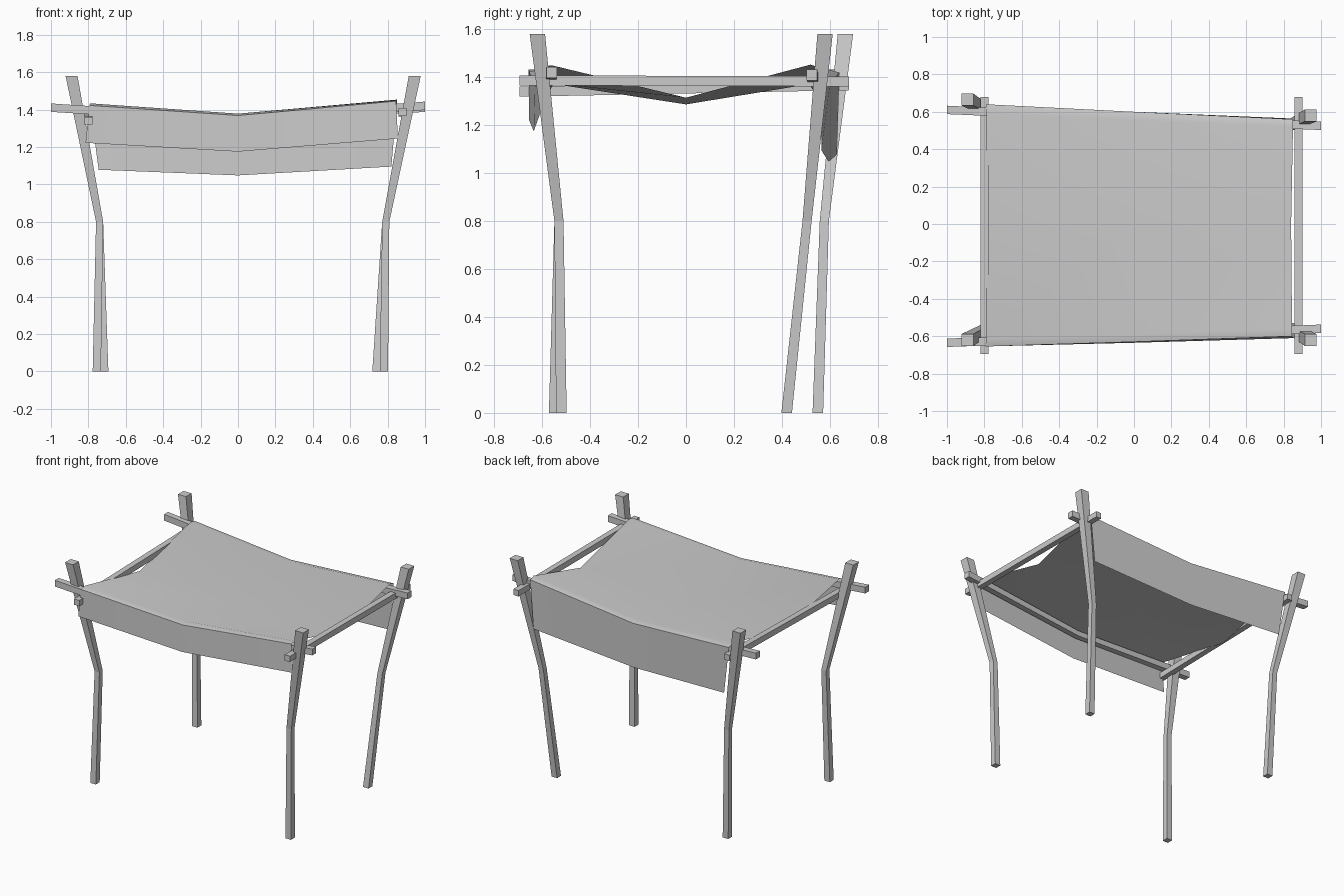
import bpy, bmesh, math
from mathutils import Vector

cube = bpy.data.objects.get("Cube")
if cube:
    bpy.data.objects.remove(cube, do_unlink=True)

grey = bpy.data.materials.new("plain grey")
grey.use_nodes = True
colour = (0.6, 0.6, 0.6, 1)
grey.diffuse_color = colour
grey.node_tree.nodes["Principled BSDF"].inputs["Base Color"].default_value = colour


def add_object(name, bm):
    mesh = bpy.data.meshes.new(name)
    bm.to_mesh(mesh)
    bm.free()
    mesh.materials.append(grey)
    obj = bpy.data.objects.new(name, mesh)
    bpy.context.collection.objects.link(obj)
    return obj


def timber(name, path, widths, u, v):
    """Square timber lofted along a path, cut square in the u-v plane."""
    bm = bmesh.new()
    rings = []
    for p, w in zip(path, widths):
        rings.append([bm.verts.new(Vector(p) + (Vector(u) * a + Vector(v) * b) * w / 2)
                      for a, b in ((-1, -1), (1, -1), (1, 1), (-1, 1))])
    for low, high in zip(rings, rings[1:]):
        for i in range(4):
            j = (i + 1) % 4
            bm.faces.new((low[i], low[j], high[j], high[i]))
    bm.faces.new(rings[0])
    bm.faces.new(rings[-1])
    bmesh.ops.recalc_face_normals(bm, faces=bm.faces)
    return add_object(name, bm)


X, Y, Z = (1, 0, 0), (0, 1, 0), (0, 0, 1)

# Four crooked posts: foot, knee and top positions
posts = {
    "front_right_post": ((-.755, -.55), (-.74, -.53), (-.89, -.62)),
    "front_left_post": ((.78, -.52), (.79, -.53), (.945, -.62)),
    "back_right_post": ((-.715, .55), (-.74, .577), (-.89, .665)),
    "back_left_post": ((.74, .42), (.79, .505), (.945, .58)),
}
for name, spots in posts.items():
    path = [(x, y, z) for (x, y), z in zip(spots, (0, .8, 1.58))]
    timber(name, path, (.044, .038, .064), X, Y)

# Sagging cross beams under the cloth
timber("front_beam", [(-1, -.635, 1.41), (0, -.6, 1.345), (1, -.56, 1.42)], (.045, .04, .045), Y, Z)
timber("back_beam", [(-1, .61, 1.41), (0, .565, 1.345), (1, .525, 1.41)], (.045, .04, .045), Y, Z)

# Straight side beams
timber("right_beam", [(-.8, -.695, 1.34), (-.8, .68, 1.367)], (.042, .042), X, Z)
timber("left_beam", [(.88, -.695, 1.387), (.88, .68, 1.383)], (.042, .042), X, Z)

# Cloth rows from front hem to back hem, each with right edge, middle, left edge
rows = [
    ((-.815, -.655, 1.222), (0, -.635, 1.175), (.855, -.61, 1.245)),
    ((-.795, -.655, 1.422), (0, -.63, 1.368), (.845, -.60, 1.445)),
    ((-.79, -.615, 1.433), (0, -.59, 1.378), (.845, -.56, 1.45)),
    ((-.785, 0, 1.305), (0, 0, 1.287), (.84, 0, 1.315)),
    ((-.79, .59, 1.433), (0, .555, 1.378), (.85, .52, 1.453)),
    ((-.79, .64, 1.42), (0, .60, 1.368), (.85, .56, 1.44)),
    ((-.745, .63, 1.078), (0, .595, 1.048), (.82, .565, 1.095)),
]
bm = bmesh.new()
grid = [[bm.verts.new(p) for p in row] for row in rows]
for a, b in zip(grid, grid[1:]):
    for i in range(2):
        bm.faces.new((a[i], a[i + 1], b[i + 1], b[i]))
cloth = add_object("cloth_canopy", bm)
bpy.ops.object.select_all(action="DESELECT")
cloth.select_set(True)
bpy.context.view_layer.objects.active = cloth
bpy.ops.object.shade_smooth_by_angle(angle=math.radians(50))
